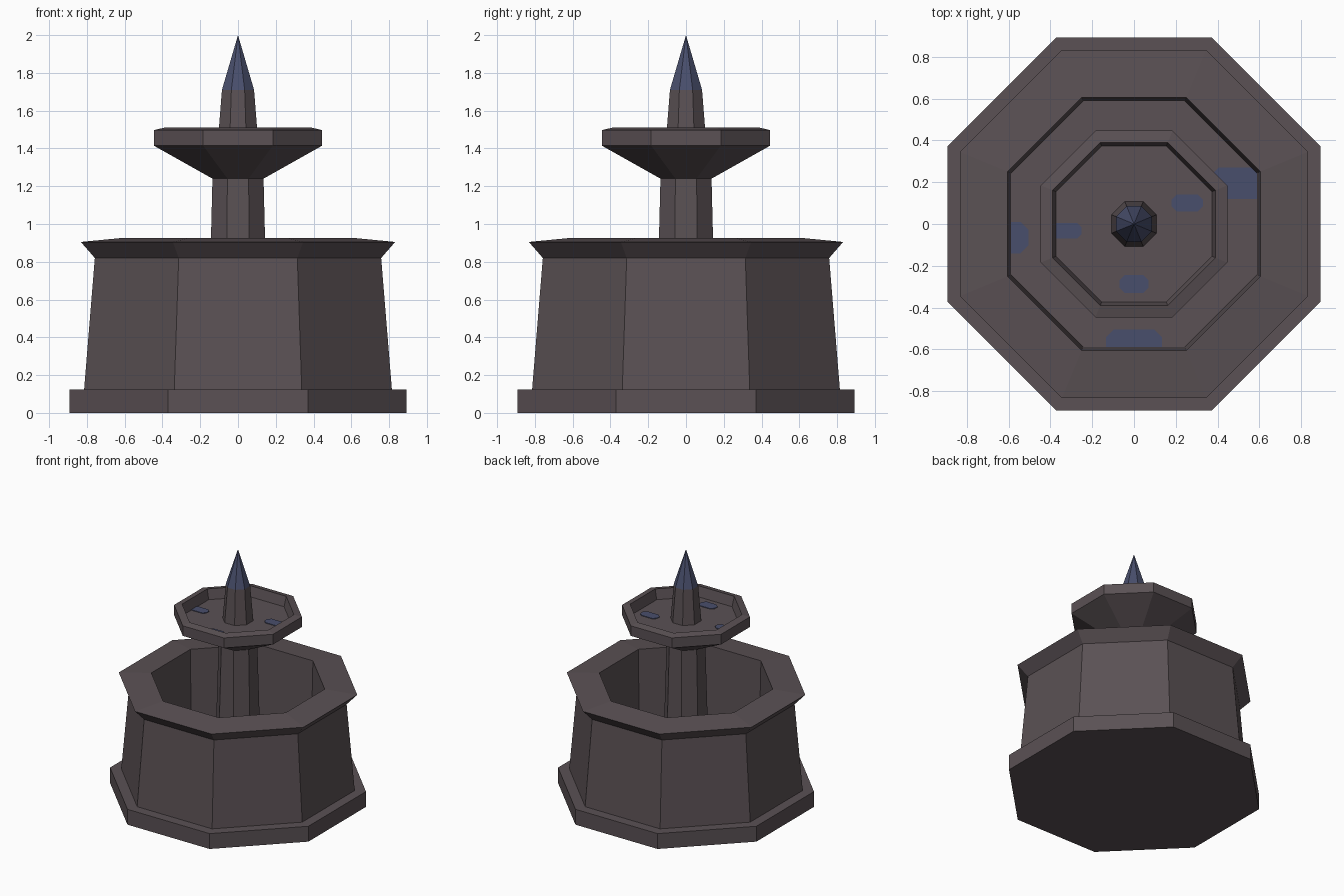
import bpy, bmesh
from math import pi, cos, sin

cube = bpy.data.objects.get("Cube")
if cube:
    bpy.data.objects.remove(cube, do_unlink=True)


def make_material(name, color):
    mat = bpy.data.materials.new(name)
    mat.use_nodes = True
    mat.diffuse_color = color
    bsdf = mat.node_tree.nodes["Principled BSDF"]
    bsdf.inputs["Base Color"].default_value = color
    bsdf.inputs["Roughness"].default_value = 0.9
    return mat


STONE = make_material("grey brown stone", (0.103, 0.082, 0.089, 1))
WATER = make_material("slate blue water", (0.066, 0.077, 0.15, 1))


def finish(bm, name, mat):
    bmesh.ops.recalc_face_normals(bm, faces=bm.faces[:])
    mesh = bpy.data.meshes.new(name)
    bm.to_mesh(mesh)
    bm.free()
    mesh.materials.append(mat)
    obj = bpy.data.objects.new(name, mesh)
    bpy.context.collection.objects.link(obj)
    return obj


def octagon_lathe(name, profile, mat):
    """Eight-sided solid from (half width across flats, z) points, bottom to top."""
    bm = bmesh.new()
    rings = []
    for half, z in profile:
        r = half / cos(pi / 8)
        count = 8 if half else 1
        rings.append([bm.verts.new((r * cos((i + 0.5) * pi / 4),
                                    r * sin((i + 0.5) * pi / 4), z))
                      for i in range(count)])
    for low, high in zip(rings, rings[1:]):
        for i in range(8):
            j = (i + 1) % 8
            if len(high) == 1:
                bm.faces.new((low[i], low[j], high[0]))
            else:
                bm.faces.new((low[i], low[j], high[j], high[i]))
    for ring in (rings[0], rings[-1]):
        if len(ring) > 1:
            bm.faces.new(ring)
    return finish(bm, name, mat)


def puddle(name, x0, x1, y0, y1, z, limit):
    """Thin rounded plate, trimmed where it meets the basin wall."""
    cut = 0.3 * min(x1 - x0, y1 - y0)
    outline = [(x0 + cut, y0), (x1 - cut, y0), (x1, y0 + cut), (x1, y1 - cut),
               (x1 - cut, y1), (x0 + cut, y1), (x0, y1 - cut), (x0, y0 + cut)]
    bm = bmesh.new()
    base = bm.faces.new([bm.verts.new((x, y, z)) for x, y in outline])
    top = bmesh.ops.extrude_face_region(bm, geom=[base])["geom"]
    bmesh.ops.translate(bm, vec=(0, 0, 0.005),
                        verts=[v for v in top if isinstance(v, bmesh.types.BMVert)])
    for i in range(8):
        d = (cos(i * pi / 4), sin(i * pi / 4), 0)
        bmesh.ops.bisect_plane(bm, geom=bm.verts[:] + bm.edges[:] + bm.faces[:],
                               plane_co=[limit * c for c in d], plane_no=d,
                               clear_outer=True)
    return finish(bm, name, WATER)


FLOOR, BOWL_FLOOR = 0.14, 1.43

# Stepped base and hollow lower basin
octagon_lathe("plinth", [(0.893, 0), (0.893, 0.125)], STONE)
octagon_lathe("lower_basin", [(0.815, 0.12), (0.758, 0.82), (0.832, 0.905),
                              (0.605, 0.927), (0.588, FLOOR)], STONE)

# Column, upper bowl and spire
octagon_lathe("column", [(0.165, FLOOR - 0.01), (0.143, 0.93), (0.135, 1.25)], STONE)
octagon_lathe("upper_bowl", [(0.135, 1.24), (0.446, 1.415), (0.446, 1.497),
                             (0.39, 1.51), (0.372, BOWL_FLOOR)], STONE)
octagon_lathe("spire_post", [(0.108, BOWL_FLOOR - 0.01), (0.085, 1.71)], STONE)
octagon_lathe("spire_tip", [(0.085, 1.71), (0, 2)], WATER)

# Water patches on the lower basin floor
puddle("front_basin_puddle", -0.135, 0.135, -0.63, -0.505, FLOOR, 0.59)
puddle("right_basin_puddle", -0.63, -0.505, -0.14, 0.01, FLOOR, 0.59)
puddle("left_basin_puddle", 0.36, 0.65, 0.12, 0.27, FLOOR, 0.59)

# Water patches in the upper bowl
puddle("front_bowl_puddle", -0.07, 0.07, -0.33, -0.245, BOWL_FLOOR, 0.372)
puddle("right_bowl_puddle", -0.40, -0.25, -0.07, 0.005, BOWL_FLOOR, 0.372)
puddle("left_bowl_puddle", 0.18, 0.33, 0.06, 0.14, BOWL_FLOOR, 0.372)
